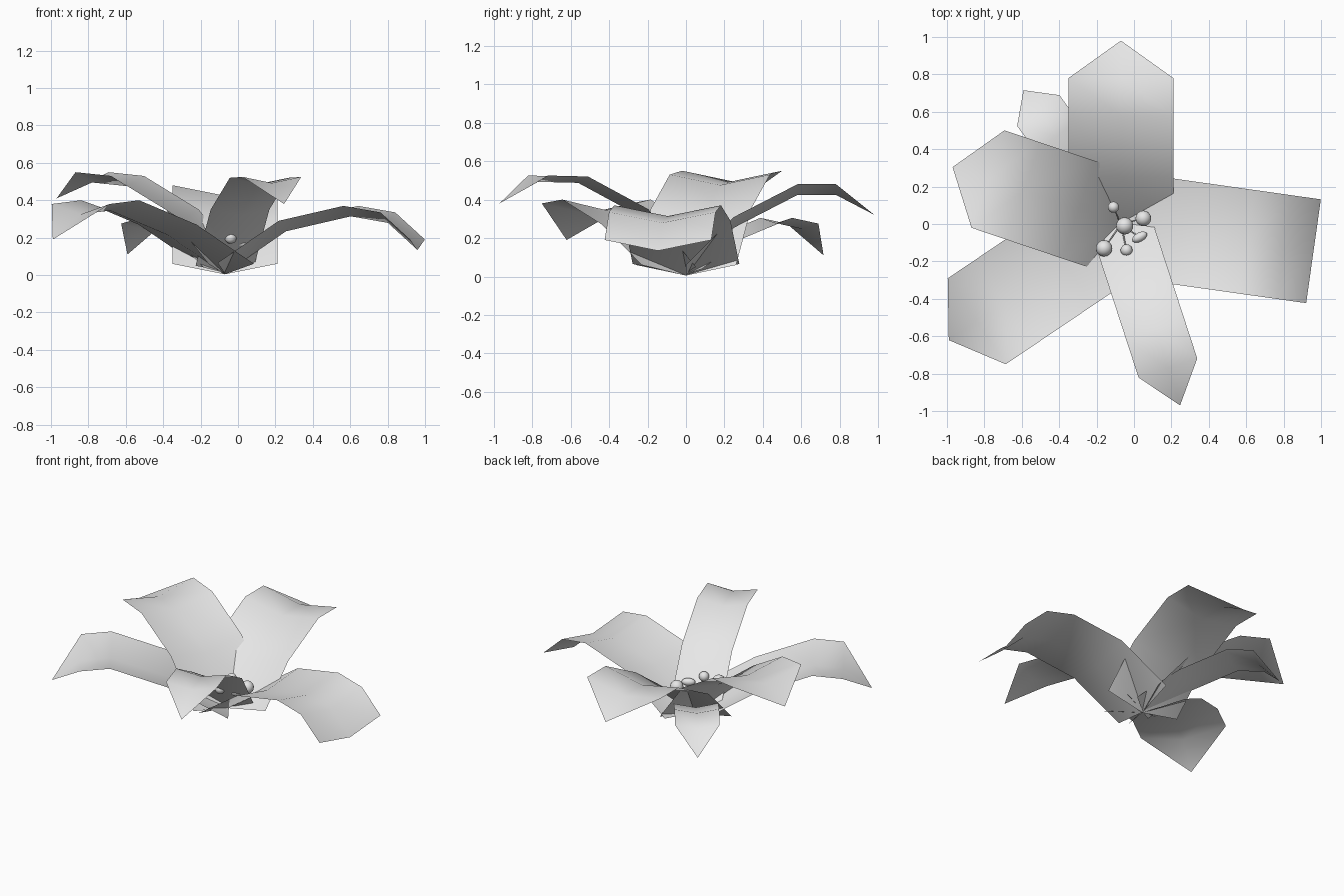
import bpy, bmesh
from mathutils import Vector

if "Cube" in bpy.data.objects:
    bpy.data.objects.remove(bpy.data.objects["Cube"])

grey = bpy.data.materials.new("pale grey")
grey.diffuse_color = (0.8, 0.8, 0.8, 1)
grey.use_nodes = True
grey.node_tree.nodes["Principled BSDF"].inputs["Base Color"].default_value = grey.diffuse_color

CENTRE = Vector((-0.07, 0.0, 0.0))


def finish(name, bm):
    mesh = bpy.data.meshes.new(name)
    bm.to_mesh(mesh)
    bm.free()
    mesh.materials.append(grey)
    for p in mesh.polygons:
        p.use_smooth = True
    ob = bpy.data.objects.new(name, mesh)
    bpy.context.collection.objects.link(ob)
    return ob


def petal(name, direction, half, rows, end, pointed=True):
    """Strip with a shallow gutter; rows are (distance, edge height)."""
    d = Vector((direction[0], direction[1], 0)).normalized()
    side = Vector((-d.y, d.x, 0))
    dip = half * 0.2
    bm = bmesh.new()
    grid = []
    all_rows = rows if pointed else rows + [end]
    for s, z in all_rows:
        grid.append([bm.verts.new(CENTRE + d * s + side * (half * k)
                                  + Vector((0, 0, z - dip * (k == 0))))
                     for k in (-1, 0, 1)])
    for a, b in zip(grid, grid[1:]):
        for i in (0, 1):
            bm.faces.new((a[i], b[i], b[i + 1], a[i + 1]))
    if pointed:
        tip = bm.verts.new(CENTRE + d * end[0] + Vector((0, 0, end[1])))
        a = grid[-1]
        for i in (0, 1):
            bm.faces.new((a[i], tip, a[i + 1]))
    finish(name, bm)


# Petals, each curving up and then drooping at the end
petal("petal_back", (0, 1), 0.28,
      [(0, .06), (.25, .31), (.58, .48), (.78, .48)], (.98, .32))
petal("petal_right", (.99, -.14), 0.28,
      [(0, .065), (.33, .29), (.68, .37), (.88, .335)], (1.04, .19), False)
petal("petal_front", (.31, -.95), 0.165,
      [(0, .05), (.26, .35), (.59, .52), (.81, .525)], (1.02, .38))
petal("petal_left", (-.947, .32), 0.275,
      [(0, .06), (.24, .35), (.55, .53), (.75, .55)], (.95, .41))
petal("petal_front_left", (-.83, -.56), 0.277,
      [(0, .06), (.37, .27), (.74, .40), (.93, .38)], (1.11, .19))
petal("petal_back_left", (-.59, .81), 0.14,
      [(0, .04), (.27, .20), (.58, .305), (.75, .275)], (.885, .11))

# Stamens: small beads on thin filaments in the cup
beads = [(-.11, .09, .17, .03), (-.05, -.01, .13, .046), (.05, .03, .17, .042),
         (.03, -.07, .17, .035), (-.16, -.13, .20, .044), (-.04, -.14, .20, .032)]
for n, (x, y, z, r) in enumerate(beads, 1):
    bm = bmesh.new()
    bmesh.ops.create_uvsphere(bm, u_segments=16, v_segments=10, radius=r)
    if n == 4:  # one bead is elongated
        bmesh.ops.scale(bm, vec=(1.25, .7, .7), verts=bm.verts)
    ob = finish("stamen_bead_%d" % n, bm)
    ob.location = (x, y, z)
    if n == 4:
        ob.rotation_euler = (0, 0, .5)

    foot = CENTRE + Vector((0, 0, .02))
    axis = Vector((x, y, z)) - foot
    bm = bmesh.new()
    bmesh.ops.create_cone(bm, segments=6, radius1=.005, radius2=.004,
                          depth=axis.length, cap_ends=True)
    ob = finish("filament_%d" % n, bm)
    ob.location = foot + axis / 2
    ob.rotation_euler = axis.to_track_quat('Z', 'Y').to_euler()
